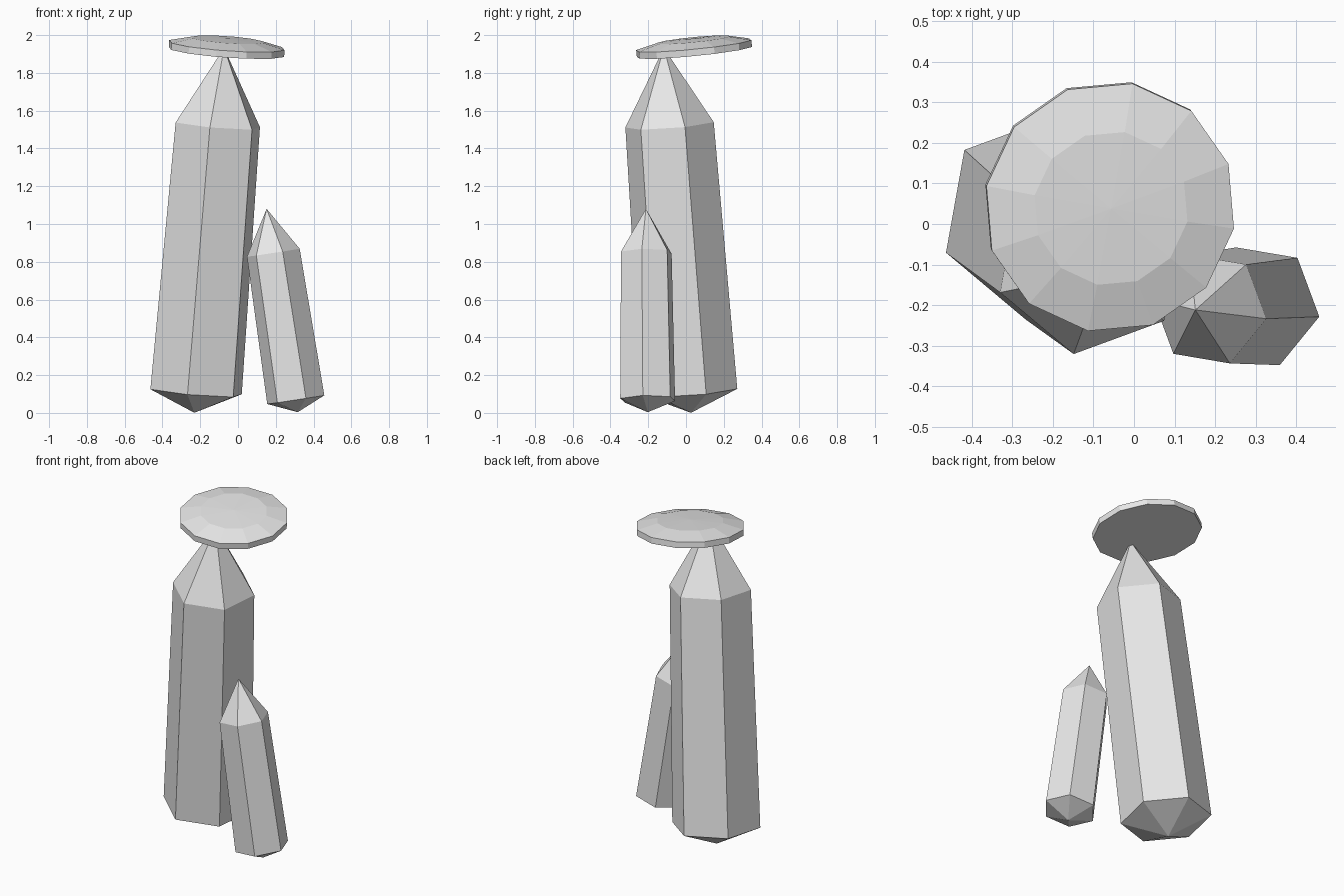
import bpy, bmesh, math
from mathutils import Vector, Matrix

if "Cube" in bpy.data.objects:
    bpy.data.objects.remove(bpy.data.objects["Cube"], do_unlink=True)

stone = bpy.data.materials.new("pale grey stone")
stone.use_nodes = True
grey = (0.8, 0.8, 0.8, 1.0)
stone.diffuse_color = grey
stone.node_tree.nodes["Principled BSDF"].inputs["Base Color"].default_value = grey


def lathe(name, profile, sides, turn, origin, axis):
    """Flat-faced solid from (radius, height) pairs, tilted so its z follows axis."""
    tilt = Vector((0, 0, 1)).rotation_difference(Vector(axis)).to_matrix().to_4x4()
    place = Matrix.Translation(origin) @ tilt
    bm = bmesh.new()
    rings = []
    for radius, height in profile:
        count = sides if radius else 1
        angles = [math.radians(turn) + math.tau * i / sides for i in range(count)]
        rings.append([bm.verts.new(place @ Vector((radius * math.cos(a), radius * math.sin(a), height)))
                      for a in angles])
    for low, high in zip(rings, rings[1:]):
        for i in range(sides):
            j = (i + 1) % sides
            if len(low) == 1:
                bm.faces.new((low[0], high[j], high[i]))
            elif len(high) == 1:
                bm.faces.new((low[i], low[j], high[0]))
            else:
                bm.faces.new((low[i], low[j], high[j], high[i]))
    # Close a flat underside
    if len(rings[0]) > 1:
        bm.faces.new(list(reversed(rings[0])))
    bmesh.ops.recalc_face_normals(bm, faces=bm.faces[:])
    mesh = bpy.data.meshes.new(name)
    bm.to_mesh(mesh)
    bm.free()
    mesh.materials.append(stone)
    obj = bpy.data.objects.new(name, mesh)
    bpy.context.collection.objects.link(obj)
    return obj


def crystal(name, bottom, top, r_low, r_high, tip_low, tip_high, turn):
    """Six-sided crystal between two ring centres, pointed at both ends."""
    axis = Vector(top) - Vector(bottom)
    length = axis.length
    profile = [(0, -tip_low), (r_low, 0), (r_high, length), (0, length + tip_high)]
    return lathe(name, profile, 6, turn, bottom, axis)


# Tall leaning crystal
crystal("large_crystal", (-0.222, 0.018, 0.112), (-0.107, -0.087, 1.525),
        0.258, 0.238, 0.112, 0.41, 20)

# Short crystal beside it
crystal("small_crystal", (0.306, -0.203, 0.07), (0.187, -0.21, 0.848),
        0.155, 0.143, 0.067, 0.235, -9.5)

# Faceted disc balanced on the tall tip
lathe("cap_disc", [(0.311, -0.018), (0.311, 0.018), (0.192, 0.047), (0, 0.053)],
      12, 20, (-0.06, 0.043, 1.929), (0.0715, -0.0987, 1))
